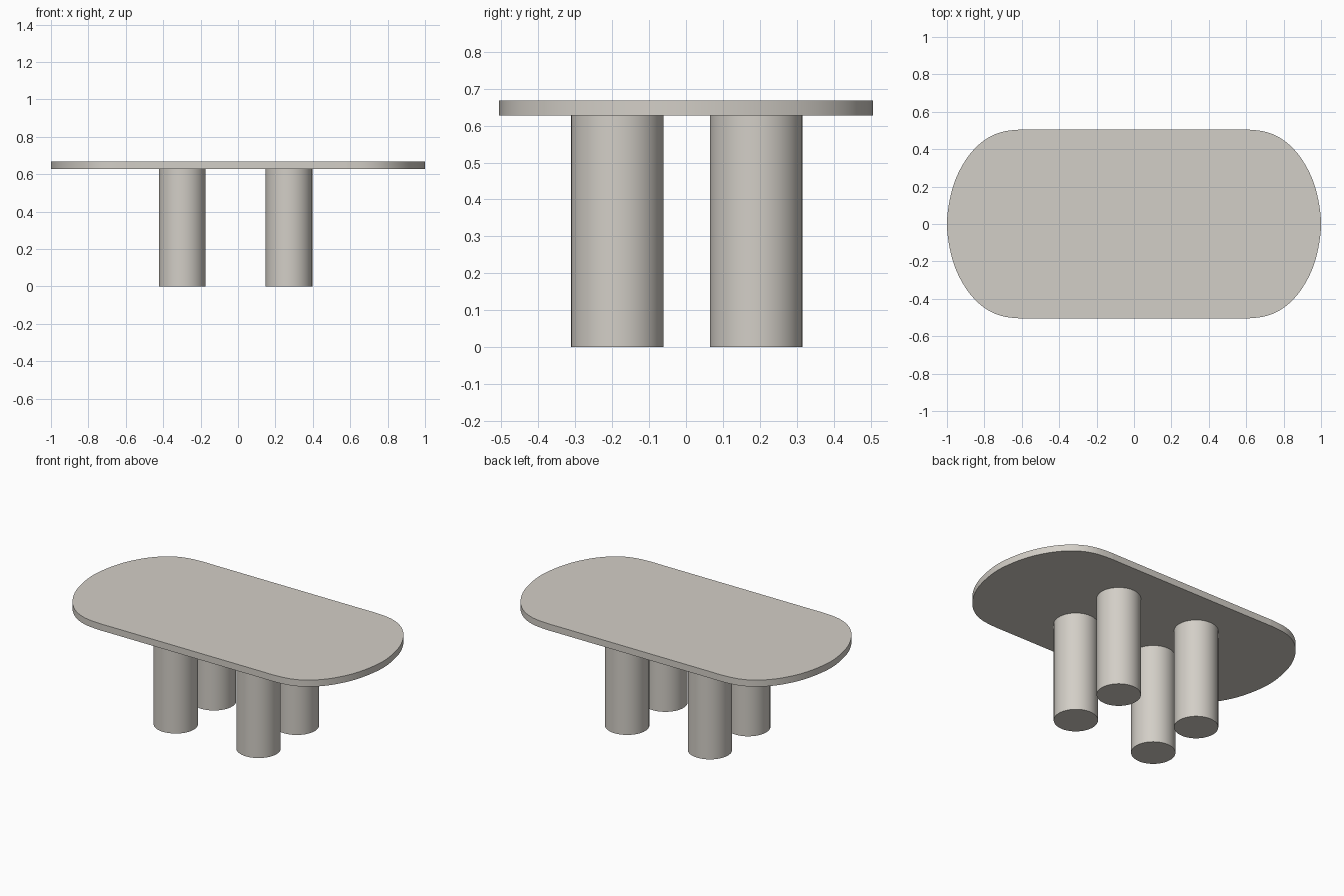
import bpy, bmesh
from mathutils import Vector

if "Cube" in bpy.data.objects:
    bpy.data.objects.remove(bpy.data.objects["Cube"])

stone = bpy.data.materials.new("warm_grey")
stone.diffuse_color = (0.65, 0.62, 0.57, 1)
stone.use_nodes = True
stone.node_tree.nodes["Principled BSDF"].inputs["Base Color"].default_value = stone.diffuse_color

TOP_Z, UNDER_Z = 0.668, 0.627


def finish(name, bm):
    bmesh.ops.recalc_face_normals(bm, faces=bm.faces)
    mesh = bpy.data.meshes.new(name)
    bm.to_mesh(mesh)
    bm.free()
    mesh.materials.append(stone)
    obj = bpy.data.objects.new(name, mesh)
    bpy.context.collection.objects.link(obj)
    bpy.context.view_layer.objects.active = obj
    obj.select_set(True)
    bpy.ops.object.shade_smooth_by_angle(angle=0.6)
    obj.select_set(False)


def smooth_loop(points, steps=8):
    """Closed Catmull-Rom curve through the points."""
    pts = [Vector(p) for p in points]
    n, out = len(pts), []
    for i in range(n):
        a, b, c, d = (pts[(i + k) % n] for k in (-1, 0, 1, 2))
        for s in range(steps):
            t = s / steps
            out.append(0.5 * (2 * b + (c - a) * t + (2 * a - 5 * b + 4 * c - d) * t**2
                              + (3 * b - a - 3 * c + d) * t**3))
    return out


# tabletop: rounded oblong slab
quarter = [(1.0, 0.0), (0.983, 0.14), (0.945, 0.26), (0.88, 0.37),
           (0.80, 0.448), (0.71, 0.491), (0.60, 0.505), (0.45, 0.505)]
outline = (quarter + [(-x, y) for x, y in reversed(quarter)]
           + [(-x, -y) for x, y in quarter[1:]]
           + [(x, -y) for x, y in reversed(quarter[1:])])
bm = bmesh.new()
face = bm.faces.new([bm.verts.new((p.x, p.y, UNDER_Z)) for p in smooth_loop(outline)])
ext = bmesh.ops.extrude_face_region(bm, geom=[face], use_keep_orig=True)
verts = [v for v in ext["geom"] if isinstance(v, bmesh.types.BMVert)]
bmesh.ops.translate(bm, vec=(0, 0, TOP_Z - UNDER_Z), verts=verts)
finish("tabletop", bm)

# four thick cylindrical legs
for side, x in (("left", -0.298), ("right", 0.272)):
    for end, y in (("front", -0.186), ("back", 0.19)):
        bm = bmesh.new()
        bmesh.ops.create_cone(bm, cap_ends=True, segments=64, radius1=0.125,
                              radius2=0.125, depth=UNDER_Z)
        bmesh.ops.translate(bm, vec=(x, y, UNDER_Z / 2), verts=bm.verts)
        finish(f"{end}_{side}_leg", bm)
